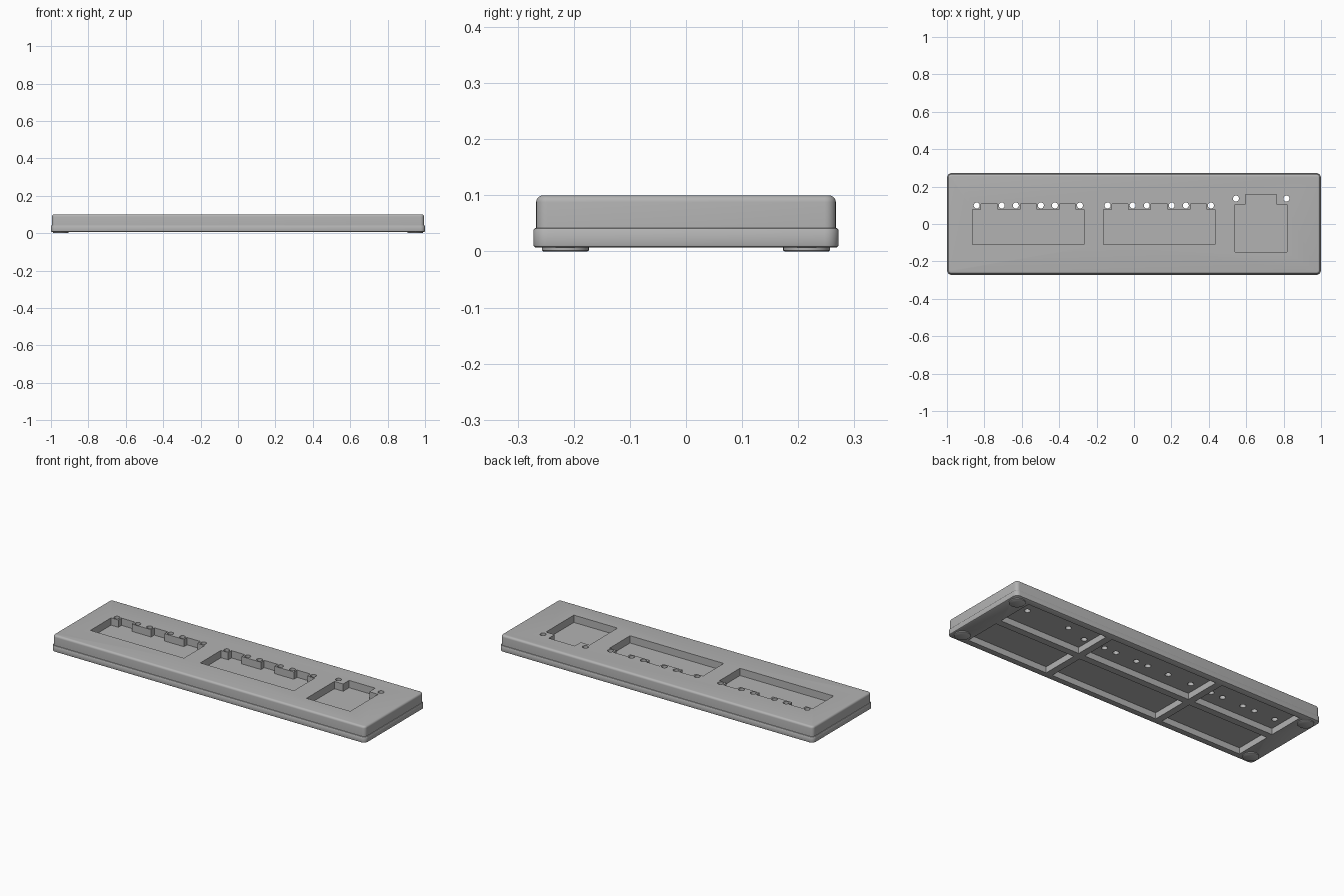
import bpy, bmesh, math

cube = bpy.data.objects.get("Cube")
if cube:
    bpy.data.objects.remove(cube, do_unlink=True)

grey = bpy.data.materials.new("mid_grey")
grey.use_nodes = True
colour = (0.45, 0.45, 0.45, 1)
grey.diffuse_color = colour
grey.node_tree.nodes["Principled BSDF"].inputs["Base Color"].default_value = colour

HX, HY = 1.0, 0.272      # half size of the base
STEP_Z = 0.042           # seam between base and cover
POCKET_Z = 0.058         # floor of the top pockets


def make_object(name, bm):
    bmesh.ops.recalc_face_normals(bm, faces=bm.faces)
    mesh = bpy.data.meshes.new(name)
    bm.to_mesh(mesh)
    bm.free()
    mesh.materials.append(grey)
    obj = bpy.data.objects.new(name, mesh)
    bpy.context.collection.objects.link(obj)
    return obj


def loft(bm, rings):
    """Skin closed rings of 3D points and cap both ends."""
    loops = [[bm.verts.new(p) for p in ring] for ring in rings]
    n = len(loops[0])
    for low, high in zip(loops, loops[1:]):
        for i in range(n):
            j = (i + 1) % n
            bm.faces.new((low[i], low[j], high[j], high[i]))
    bm.faces.new(loops[0][::-1])
    bm.faces.new(loops[-1])


def prism(bm, outline, z0, z1):
    loft(bm, [[(x, y, z) for x, y in outline] for z in (z0, z1)])


def circle(cx, cy, r, n=24):
    return [(cx + r * math.cos(2 * math.pi * i / n),
             cy + r * math.sin(2 * math.pi * i / n)) for i in range(n)]


def rounded_ring(inset, z, radius=0.025, steps=6):
    ring = []
    r = radius - inset
    for k, (sx, sy) in enumerate(((1, 1), (-1, 1), (-1, -1), (1, -1))):
        for s in range(steps + 1):
            a = math.pi / 2 * (k + s / steps)
            ring.append((sx * (HX - radius) + r * math.cos(a),
                         sy * (HY - radius) + r * math.sin(a), z))
    return ring


# Case: base and narrower cover with rounded top edge
profile = [(0.004, 0.007), (0.001, 0.009), (0, 0.012), (0, 0.038),
           (0.002, 0.041), (0.005, STEP_Z)]
for s in range(6):
    a = math.pi / 2 * s / 5
    profile.append((0.005 + 0.012 * (1 - math.cos(a)), 0.088 + 0.012 * math.sin(a)))
bm = bmesh.new()
loft(bm, [rounded_ring(inset, z) for inset, z in profile])
case = make_object("case", bm)

# Underside cells, leaving a rim, one long rib and two cross ribs
under = bmesh.new()
rib = 0.02
x_edges = [(-0.89, -0.36 - rib), (-0.36 + rib, 0.36 - rib), (0.36 + rib, 0.89)]
for x0, x1 in x_edges:
    for y0, y1 in ((-0.235, -rib), (rib, 0.235)):
        prism(under, [(x0, y0), (x1, y0), (x1, y1), (x0, y1)], -0.02, STEP_Z)


def pocket(bm, x0, x1, y0, y1, y_tab, tab_centres, half):
    """Rectangular pocket with tabs along its back edge."""
    outline = [(x0, y0), (x1, y0), (x1, y1)]
    for c in reversed(tab_centres):
        outline += [(c + half, y1), (c + half, y_tab), (c - half, y_tab), (c - half, y1)]
    outline.append((x0, y1))
    prism(bm, outline, POCKET_Z, 0.12)


# Two wide triple pockets and one single pocket, with pin holes beside each tab
pockets, holes = bmesh.new(), bmesh.new()
for cx in (-0.565, 0.135):
    tabs = [cx + d for d in (-0.209, 0, 0.209)]
    pocket(pockets, cx - 0.298, cx + 0.298, -0.11, 0.078, 0.107, tabs, 0.043)
    for t in tabs:
        for side in (-1, 1):
            prism(holes, circle(t + side * 0.067, 0.099, 0.016), -0.03, 0.13)
pocket(pockets, 0.541, 0.819, -0.15, 0.104, 0.158, [0.68], 0.083)
for side in (-1, 1):
    prism(holes, circle(0.68 + side * 0.135, 0.136, 0.016), -0.03, 0.13)

# Cut everything out of the case
bpy.context.view_layer.objects.active = case
for name, cutter_bm in (("underside", under), ("pockets", pockets), ("holes", holes)):
    cutter = make_object(name + "_cutter", cutter_bm)
    cutter.hide_render = True
    cut = case.modifiers.new(name, 'BOOLEAN')
    cut.operation = 'DIFFERENCE'
    cut.solver = 'EXACT'
    cut.object = cutter
    bpy.ops.object.modifier_apply(modifier=cut.name)
    bpy.data.objects.remove(cutter, do_unlink=True)

# Four round feet
feet = []
for sx, x_name in ((1, "left"), (-1, "right")):
    for sy, y_name in ((-1, "front"), (1, "back")):
        bm = bmesh.new()
        loft(bm, [[(x, y, z) for x, y in circle(sx * 0.948, sy * 0.215, r, 32)]
                  for r, z in ((0.039, 0), (0.042, 0.002), (0.042, 0.009))])
        feet.append(make_object(f"foot_{y_name}_{x_name}", bm))

# Smooth the rounded edges, keep the cuts crisp
bpy.ops.object.select_all(action='DESELECT')
for obj in [case] + feet:
    obj.select_set(True)
bpy.context.view_layer.objects.active = case
bpy.ops.object.shade_smooth_by_angle(angle=math.radians(35))
